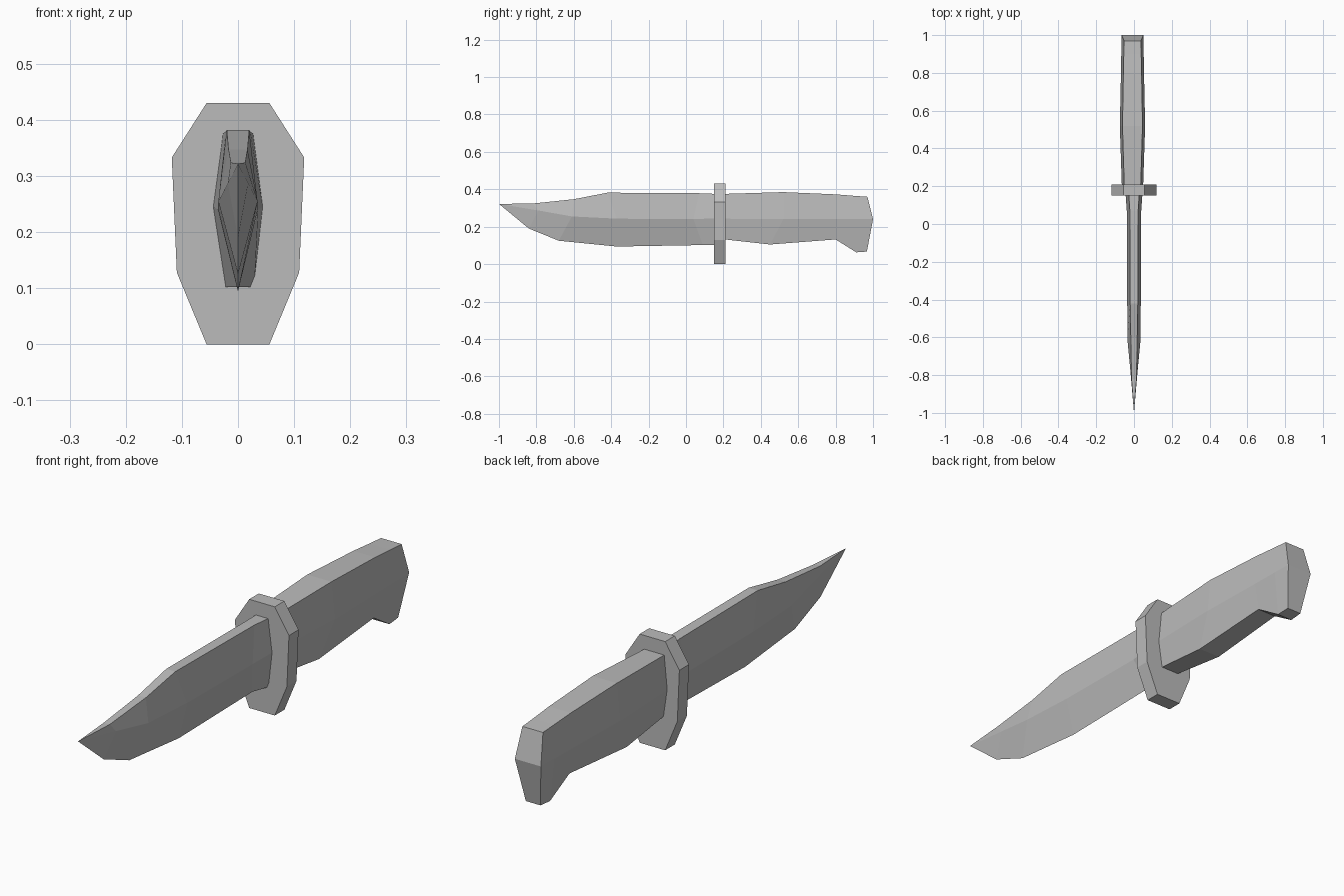
import bpy
import bmesh

cube = bpy.data.objects.get("Cube")
if cube:
    bpy.data.objects.remove(cube, do_unlink=True)

steel = bpy.data.materials.new("plain grey")
steel.use_nodes = True
GREY = (0.5, 0.5, 0.5, 1)
steel.diffuse_color = GREY
steel.node_tree.nodes["Principled BSDF"].inputs["Base Color"].default_value = GREY


def loft(name, rings):
    """Skin a list of closed rings and cap both ends, with flat faces."""
    bm = bmesh.new()
    loops = [[bm.verts.new(p) for p in ring] for ring in rings]
    for a, b in zip(loops, loops[1:]):
        for i in range(len(a)):
            j = (i + 1) % len(a)
            bm.faces.new((a[i], a[j], b[j], b[i]))
    # each cap folds along the line joining its widest points
    for ring in (loops[0], loops[-1]):
        if len(ring) == 6:
            bm.faces.new((ring[0], ring[1], ring[2], ring[5]))
            bm.faces.new((ring[2], ring[3], ring[4], ring[5]))
        else:
            bm.faces.new(ring)
    bmesh.ops.remove_doubles(bm, verts=bm.verts, dist=0.0005)
    bmesh.ops.recalc_face_normals(bm, faces=bm.faces)
    mesh = bpy.data.meshes.new(name)
    bm.to_mesh(mesh)
    bm.free()
    mesh.materials.append(steel)
    obj = bpy.data.objects.new(name, mesh)
    bpy.context.collection.objects.link(obj)
    return obj


def section(top, mid, low, cx=0.0):
    """Six-sided ring from (y, z, half width) at the top, ridge and bottom."""
    (ty, tz, tw), (my, mz, mw), (ly, lz, lw) = top, mid, low
    return [(cx - tw, ty, tz), (cx + tw, ty, tz), (cx + mw, my, mz),
            (cx + lw, ly, lz), (cx - lw, ly, lz), (cx - mw, my, mz)]


# Blade: clipped point, sharp lower edge, thick square root at the guard
tip = (-1, 0.322, 0)
loft("blade", [
    section(tip, tip, tip),
    section((-0.82, 0.324, 0.013), (-0.79, 0.287, 0.018), (-0.84, 0.19, 0)),
    section((-0.6, 0.347, 0.017), (-0.61, 0.255, 0.035), (-0.68, 0.125, 0)),
    section((-0.42, 0.382, 0.02), (-0.37, 0.243, 0.036), (-0.37, 0.094, 0)),
    section((0.07, 0.379, 0.022), (0.04, 0.24, 0.036), (0.09, 0.102, 0)),
    section((0.17, 0.375, 0.028), (0.15, 0.245, 0.044), (0.17, 0.102, 0.029)),
])

# Guard: eight-sided plate
half = [(0.056, 0.43), (0.118, 0.333), (0.109, 0.128), (0.056, 0)]
outline = half + [(-x, z) for x, z in reversed(half)]
loft("guard", [[(x, y, z) for x, z in outline] for y in (0.15, 0.21)])

# Handle: swelling grip with a hooked pommel, set slightly off centre
CX = -0.008
loft("handle", [
    section((0.19, 0.375, 0.043), (0.19, 0.243, 0.056), (0.19, 0.134, 0.04), CX),
    section((0.52, 0.385, 0.053), (0.52, 0.24, 0.067), (0.45, 0.105, 0.048), CX),
    section((0.8, 0.373, 0.048), (0.8, 0.24, 0.061), (0.8, 0.132, 0.042), CX),
    section((0.9, 0.365, 0.046), (0.92, 0.24, 0.059), (0.91, 0.063, 0.034), CX),
    section((0.97, 0.36, 0.045), (1.0, 0.24, 0.057), (0.967, 0.067, 0.032), CX),
])
